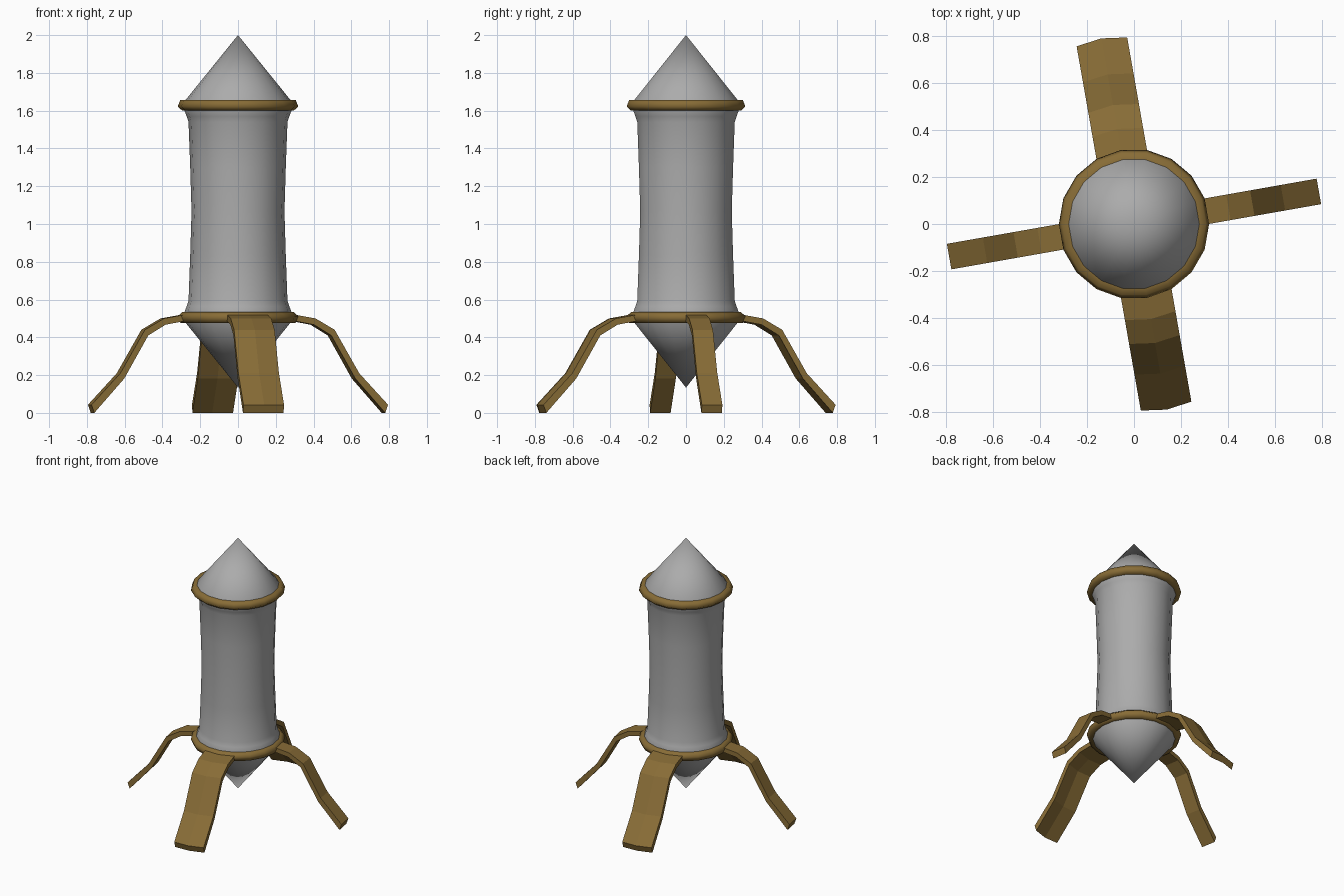
import bpy, bmesh
from math import radians, cos, sin, pi
from mathutils import Matrix

if "Cube" in bpy.data.objects:
    bpy.data.objects.remove(bpy.data.objects["Cube"])

SIDES = 18
MID = 1.067  # mirror height of the body


def material(name, color):
    mat = bpy.data.materials.new(name)
    mat.diffuse_color = (*color, 1)
    mat.use_nodes = True
    mat.node_tree.nodes["Principled BSDF"].inputs["Base Color"].default_value = mat.diffuse_color
    return mat


brass = material("dark_brass", (0.245, 0.15, 0.037))
steel = material("grey_steel", (0.41, 0.41, 0.41))


def finish(name, bm, mat, angle=None):
    bmesh.ops.recalc_face_normals(bm, faces=bm.faces)
    me = bpy.data.meshes.new(name)
    bm.to_mesh(me)
    bm.free()
    ob = bpy.data.objects.new(name, me)
    bpy.context.collection.objects.link(ob)
    me.materials.append(mat)
    if angle:
        bpy.ops.object.select_all(action='DESELECT')
        ob.select_set(True)
        bpy.context.view_layer.objects.active = ob
        bpy.ops.object.shade_smooth_by_angle(angle=radians(angle))


def lathe(name, profile, mat, closed=False, angle=35):
    bm = bmesh.new()
    rows = []
    for r, z in profile:
        if r == 0:
            rows.append([bm.verts.new((0, 0, z))] * SIDES)
        else:
            rows.append([bm.verts.new((r * cos(2 * pi * i / SIDES), r * sin(2 * pi * i / SIDES), z))
                         for i in range(SIDES)])
    pairs = list(zip(rows, rows[1:]))
    if closed:
        pairs.append((rows[-1], rows[0]))
    for a, b in pairs:
        for i in range(SIDES):
            j = (i + 1) % SIDES
            bm.faces.new(list(dict.fromkeys((a[i], a[j], b[j], b[i]))))
    finish(name, bm, mat, angle)


def flip(profile):
    return [(r, 2 * MID - z) for r, z in reversed(profile)]


# Hull: pointed ends, flared collars, slightly waisted tube
upper = [(0.253, 1.3), (0.262, 1.54), (0.272, 1.57), (0.287, 1.61), (0.283, 1.65), (0, 2.0)]
lathe("hull", flip(upper) + [(0.246, MID)] + upper, steel)

# Rounded rims around both collars
rim = [(0.27, 1.657), (0.305, 1.657), (0.319, 1.622), (0.295, 1.600), (0.27, 1.60)]
lathe("upper_rim", rim, brass, True, 80)
lathe("lower_rim", flip(rim), brass, True, 80)

# Legs: top and bottom side paths (radius, height)
TOP = [(0.275, 0.522), (0.315, 0.517), (0.41, 0.50), (0.513, 0.44), (0.645, 0.21), (0.80, 0.043)]
BOTTOM = [(0.275, 0.49), (0.31, 0.489), (0.402, 0.472), (0.495, 0.415), (0.624, 0.187), (0.785, 0.005)]


def leg(name, turn, columns):
    bm = bmesh.new()
    rings = []
    for t, b in zip(TOP, BOTTOM):
        ring = [bm.verts.new((t[0] + dr, w, t[1])) for w, dr in columns]
        ring += [bm.verts.new((b[0] + dr, w, b[1] - 0.005)) for w, dr in reversed(columns)]
        rings.append(ring)
    n = len(rings[0])
    for a, b in zip(rings, rings[1:]):
        for i in range(n):
            j = (i + 1) % n
            bm.faces.new((a[i], a[j], b[j], b[i]))
    bm.faces.new(rings[0])
    bm.faces.new(rings[-1])
    bm.transform(Matrix.Rotation(radians(turn), 4, 'Z'))
    finish(name, bm, brass)


narrow = [(-0.055, -0.003), (0.055, -0.003)]
wide = [(-0.109, -0.015), (0, 0), (0.109, -0.015)]
leg("right_leg", 10, narrow)
leg("back_leg", 100, wide)
leg("left_leg", 190, narrow)
leg("front_leg", 280, wide)
